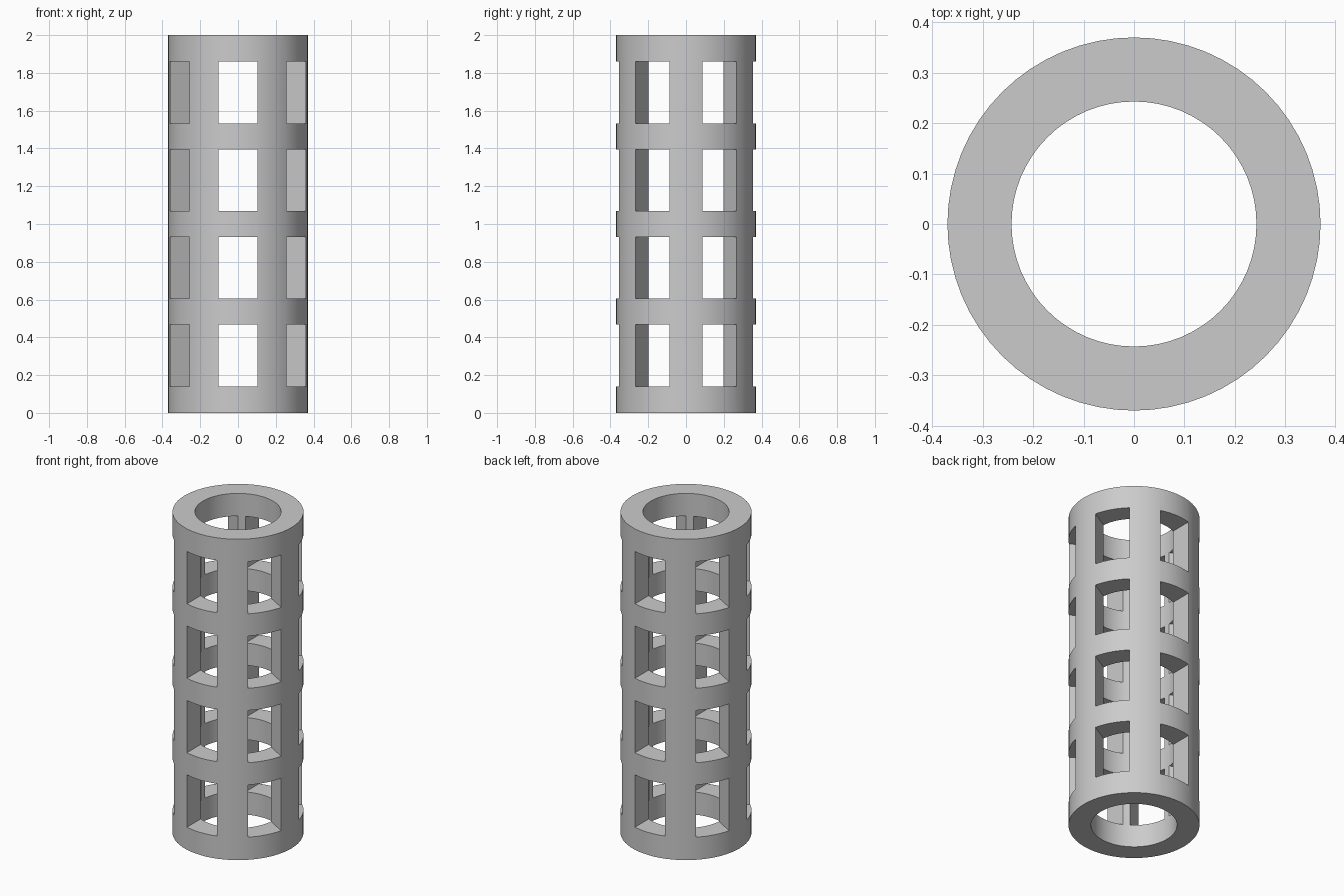
import bpy, bmesh
from math import radians
from mathutils import Matrix, Vector

if "Cube" in bpy.data.objects:
    bpy.data.objects.remove(bpy.data.objects["Cube"])

OUTER, INNER, HEIGHT, SIDES = 0.37, 0.243, 2.0, 64
COLUMNS, ROWS = 6, 4
WIN_W, WIN_H, PITCH = 0.206, 0.326, 0.464

grey = bpy.data.materials.new("plain grey")
grey.use_nodes = True
colour = (0.6, 0.6, 0.6, 1)
grey.diffuse_color = colour
grey.node_tree.nodes["Principled BSDF"].inputs["Base Color"].default_value = colour


def make_object(name, bm):
    bmesh.ops.recalc_face_normals(bm, faces=bm.faces)
    mesh = bpy.data.meshes.new(name)
    bm.to_mesh(mesh)
    bm.free()
    mesh.materials.append(grey)
    obj = bpy.data.objects.new(name, mesh)
    bpy.context.collection.objects.link(obj)
    return obj


# Thick-walled tube: a rectangular wall section spun around z
bm = bmesh.new()
section = [bm.verts.new((r, 0, z)) for r, z in
           ((INNER, 0), (OUTER, 0), (OUTER, HEIGHT), (INNER, HEIGHT))]
edges = [bm.edges.new((section[i], section[(i + 1) % 4])) for i in range(4)]
bmesh.ops.spin(bm, geom=section + edges, cent=(0, 0, 0), axis=(0, 0, 1),
               angle=radians(360), steps=SIDES, use_merge=True)
bmesh.ops.remove_doubles(bm, verts=bm.verts, dist=0.0001)
tube = make_object("slotted_tube", bm)

# Straight-sided window cutters: rows of boxes pointing outward
bm = bmesh.new()
for row in range(ROWS):
    z = HEIGHT / 2 + (row - (ROWS - 1) / 2) * PITCH
    for col in range(COLUMNS):
        turn = Matrix.Rotation(radians(360 * col / COLUMNS), 4, "Z")
        place = Matrix.Translation(Vector((0, -0.345, z)))
        size = Matrix.Diagonal((WIN_W, 0.3, WIN_H, 1))
        bmesh.ops.create_cube(bm, size=1, matrix=turn @ place @ size)
cutter = make_object("window_cutter", bm)
cutter.hide_render = True

# Cut the windows, then smooth the round walls
cut = tube.modifiers.new("windows", "BOOLEAN")
cut.operation = "DIFFERENCE"
cut.solver = "EXACT"
cut.object = cutter
bpy.ops.object.select_all(action="DESELECT")
tube.select_set(True)
bpy.context.view_layer.objects.active = tube
bpy.ops.object.modifier_apply(modifier=cut.name)
bpy.data.objects.remove(cutter)
bpy.ops.object.shade_smooth_by_angle(angle=radians(30))
